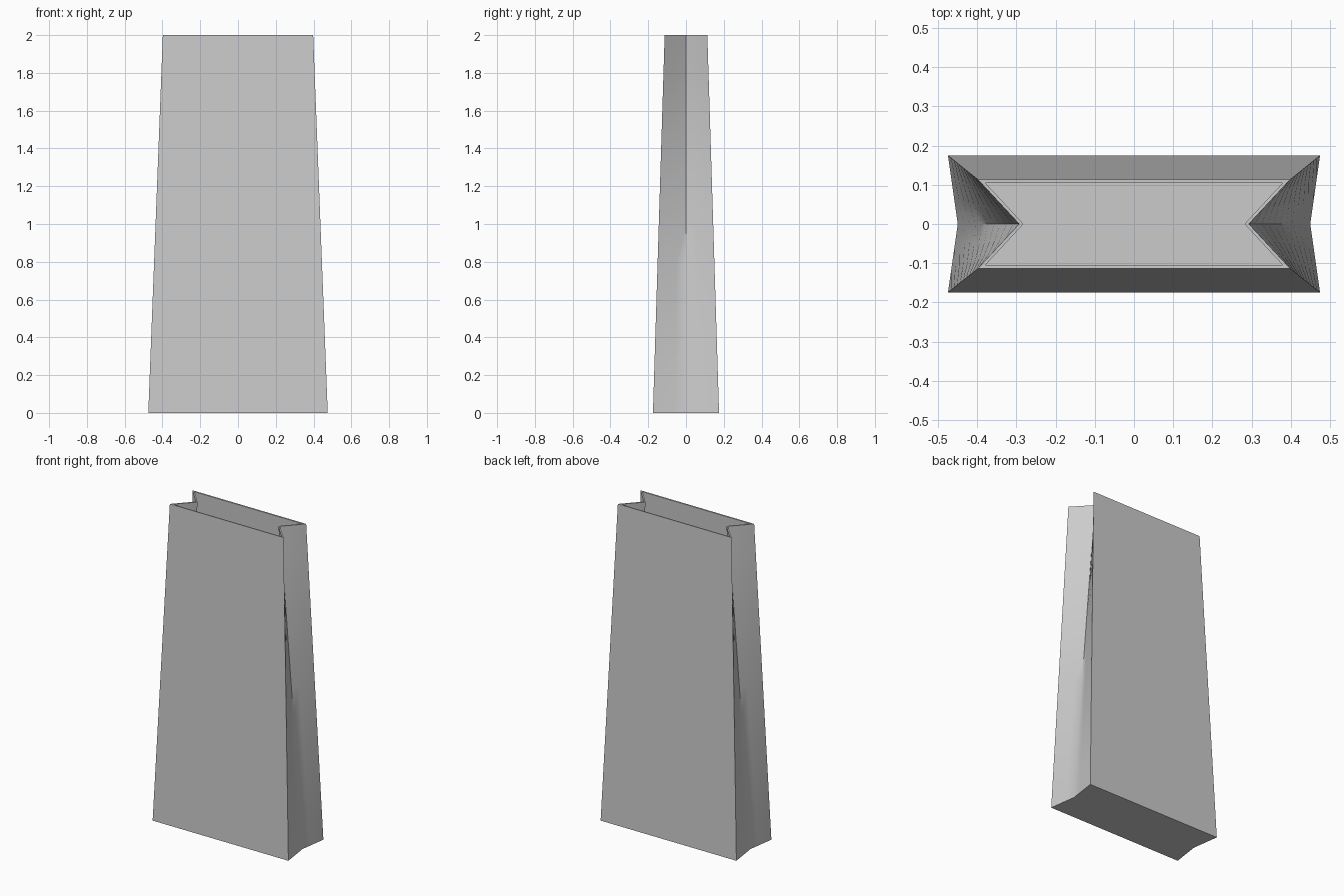
import bpy
import bmesh
import math

HEIGHT = 2.0
ROWS = 10
COLS = 3          # strips on each half of a side gusset
THICKNESS = 0.008

cube = bpy.data.objects.get("Cube")
if cube:
    bpy.data.objects.remove(cube, do_unlink=True)


def lerp(a, b, t):
    return a + (b - a) * t


def section(z):
    """Outline of the bag at one height: a rectangle with both short sides folded in."""
    t = z / HEIGHT
    half_w = lerp(0.475, 0.398, t)
    half_d = lerp(0.175, 0.113, t)
    fold = lerp(0.45, 0.293, t) + 0.01 * t * (1 - t)
    side = []
    for i in range(2 * COLS + 1):
        s = i / COLS - 1
        side.append((lerp(fold, half_w, abs(s)), s * half_d, z))
    return side + [(-x, -y, z) for x, y, z in side]


# Paper shell: outline lofted upward, closed below and open above
bm = bmesh.new()
rings = [[bm.verts.new(p) for p in section(HEIGHT * r / ROWS)] for r in range(ROWS + 1)]
count = len(rings[0])
for low, high in zip(rings, rings[1:]):
    for i in range(count):
        j = (i + 1) % count
        bm.faces.new((low[i], low[j], high[j], high[i]))
bm.faces.new(list(reversed(rings[0])))
bmesh.ops.recalc_face_normals(bm, faces=bm.faces)
mesh = bpy.data.meshes.new("paper_bag")
bm.to_mesh(mesh)
bm.free()

bag = bpy.data.objects.new("paper_bag", mesh)
bpy.context.collection.objects.link(bag)

# Plain grey paper
paper = bpy.data.materials.new("grey_paper")
paper.use_nodes = True
colour = (0.6, 0.6, 0.6, 1)
paper.diffuse_color = colour
paper.node_tree.nodes["Principled BSDF"].inputs["Base Color"].default_value = colour
mesh.materials.append(paper)

# Paper thickness, grown inward
bpy.ops.object.select_all(action="DESELECT")
bag.select_set(True)
bpy.context.view_layer.objects.active = bag
solid = bag.modifiers.new("thickness", "SOLIDIFY")
solid.thickness = THICKNESS
solid.offset = -1
solid.use_even_offset = True
bpy.ops.object.modifier_apply(modifier=solid.name)

# Soft gusset near the base, crisp fold higher up
bpy.ops.object.shade_smooth_by_angle(angle=math.radians(42))
